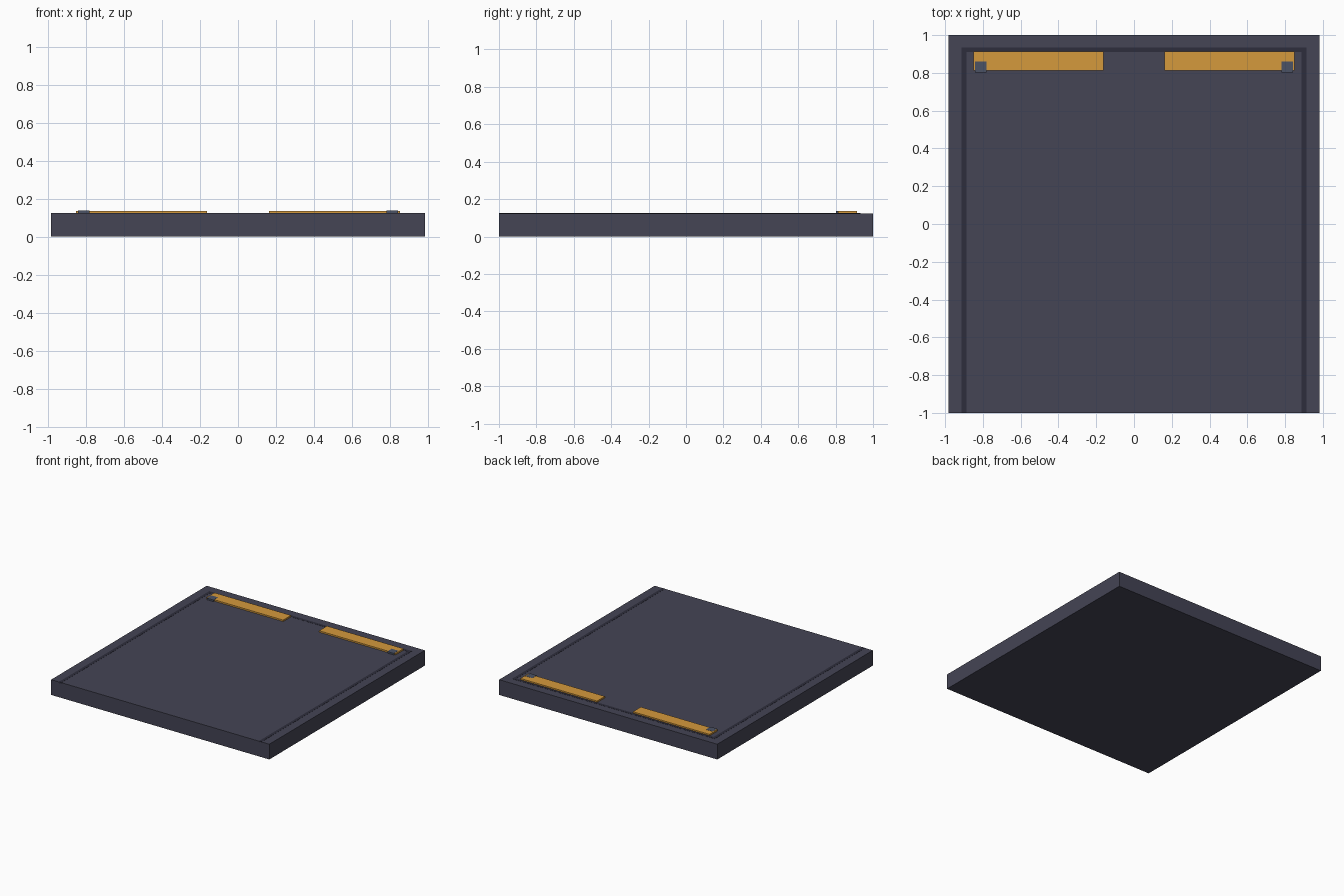
import bpy
import bmesh
from mathutils import Vector

if "Cube" in bpy.data.objects:
    bpy.data.objects.remove(bpy.data.objects["Cube"])


def material(name, rgb):
    m = bpy.data.materials.new(name)
    m.diffuse_color = (*rgb, 1)
    m.use_nodes = True
    m.node_tree.nodes["Principled BSDF"].inputs["Base Color"].default_value = m.diffuse_color
    return m


SLATE = material("slate", (0.058, 0.058, 0.09))
DARK = material("dark_trim", (0.027, 0.027, 0.045))
AMBER = material("amber", (0.66, 0.32, 0.045))
STEEL = material("steel", (0.07, 0.085, 0.13))


def box(name, lo, hi, mat):
    lo, hi = Vector(lo), Vector(hi)
    bm = bmesh.new()
    bmesh.ops.create_cube(bm, size=1)
    bmesh.ops.scale(bm, vec=hi - lo, verts=bm.verts)
    bmesh.ops.translate(bm, vec=(lo + hi) / 2, verts=bm.verts)
    mesh = bpy.data.meshes.new(name)
    bm.to_mesh(mesh)
    bm.free()
    mesh.materials.append(mat)
    ob = bpy.data.objects.new(name, mesh)
    bpy.context.collection.objects.link(ob)
    return ob


TOP = 0.124

# Main slab
box("slab", (-0.982, -1, 0), (0.982, 1, TOP), SLATE)

# Thin seam lines along the back and both sides
box("back_seam", (-0.912, 0.91, TOP - 0.01), (0.912, 0.934, TOP + 0.001), DARK)

for side, s in (("left", -1), ("right", 1)):
    def mirrored(name, x0, x1, y0, y1, z1, mat):
        a, b = sorted((s * x0, s * x1))
        return box(f"{side}_{name}", (a, y0, TOP - 0.01), (b, y1, z1), mat)

    mirrored("seam", 0.888, 0.912, -1, 0.91, TOP + 0.001, DARK)
    # Light bar with a small square clip at its outer end
    mirrored("light_bar", 0.162, 0.851, 0.812, 0.913, TOP + 0.012, AMBER)
    mirrored("clip", 0.782, 0.842, 0.802, 0.86, TOP + 0.013, STEEL)
